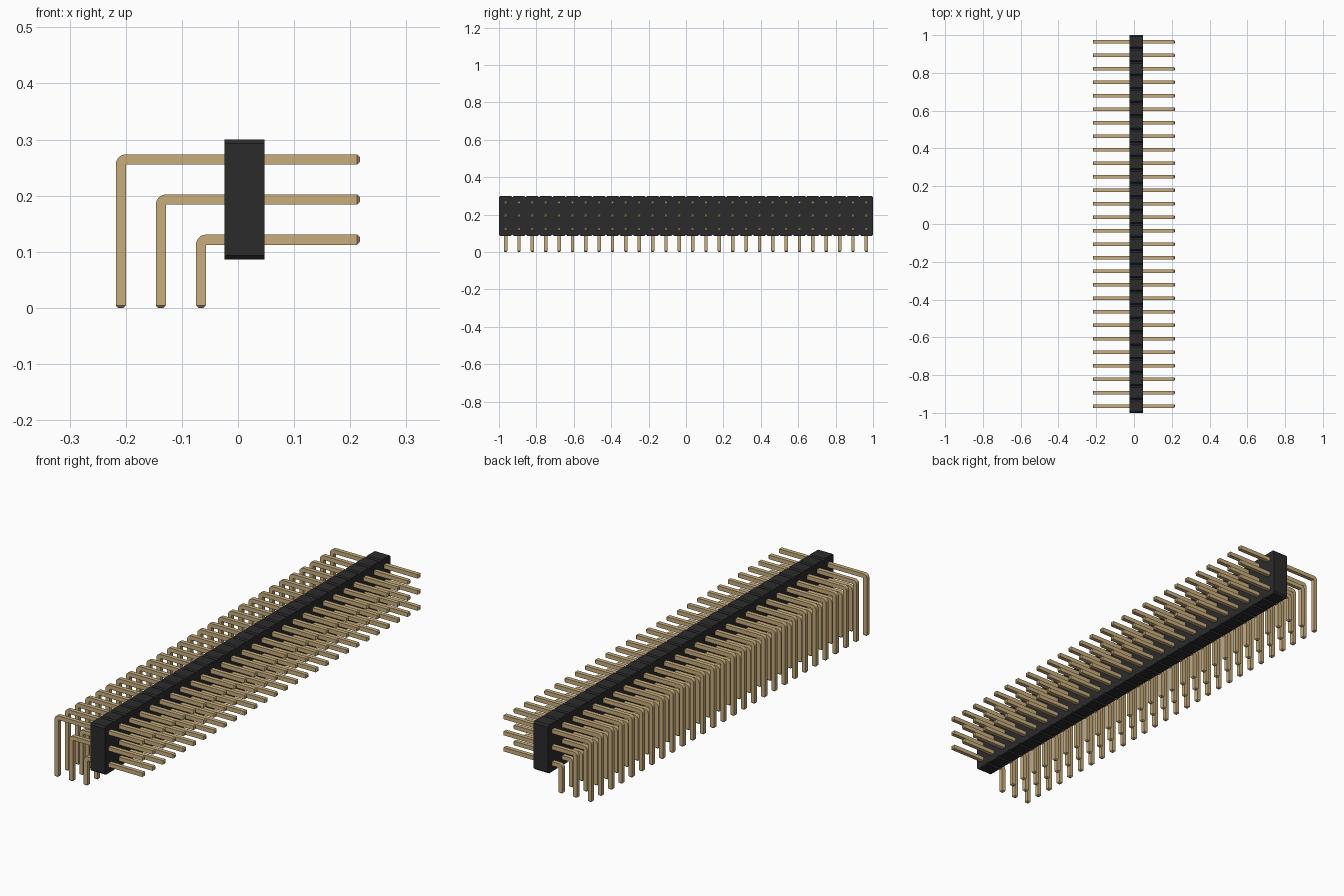
import bpy, bmesh, math

cube = bpy.data.objects.get("Cube")
if cube:
    bpy.data.objects.remove(cube, do_unlink=True)

COUNT = 28                  # pins in each row
PITCH = 2 / COUNT
HALF = 0.009                # half the pin thickness
TAPER = 0.0045              # chamfer at pin tips
NOTCH = 0.0072              # chamfer between housing cells
BODY_LEFT, BODY_RIGHT = -0.024, 0.0475
BODY_LOW, BODY_HIGH = 0.086, 0.3
PIN_END = 0.217


def material(name, colour, roughness):
    mat = bpy.data.materials.new(name)
    mat.use_nodes = True
    mat.diffuse_color = (*colour, 1)
    shader = mat.node_tree.nodes["Principled BSDF"]
    shader.inputs["Base Color"].default_value = (*colour, 1)
    shader.inputs["Roughness"].default_value = roughness
    return mat


def finish(name, bm, mat):
    bmesh.ops.recalc_face_normals(bm, faces=bm.faces)
    mesh = bpy.data.meshes.new(name)
    bm.to_mesh(mesh)
    bm.free()
    mesh.materials.append(mat)
    obj = bpy.data.objects.new(name, mesh)
    bpy.context.collection.objects.link(obj)
    return obj


black = material("black plastic", (0.024, 0.024, 0.024), 0.6)
gold = material("gold metal", (0.58, 0.42, 0.20), 0.5)


# Housing: notched outline extruded across the thickness
def housing():
    top, bottom = [], []
    for i in range(COUNT):
        start, end = -1 + i * PITCH, -1 + (i + 1) * PITCH
        for edge, z_high, z_low in ((top, BODY_HIGH, BODY_HIGH - NOTCH),
                                    (bottom, BODY_LOW, BODY_LOW + NOTCH)):
            edge += [(start, z_low), (start + NOTCH, z_high), (end - NOTCH, z_high)]
    top.append((1, BODY_HIGH - NOTCH))
    bottom.append((1, BODY_LOW + NOTCH))
    bm = bmesh.new()
    face = bm.faces.new([bm.verts.new((BODY_LEFT, y, z)) for y, z in top + bottom[::-1]])
    moved = bmesh.ops.extrude_face_region(bm, geom=[face], use_keep_orig=True)["geom"]
    verts = [v for v in moved if isinstance(v, bmesh.types.BMVert)]
    bmesh.ops.translate(bm, verts=verts, vec=(BODY_RIGHT - BODY_LEFT, 0, 0))
    return finish("housing", bm, black)


# Pin row: square section swept round one bend, with tapered tips
def pin_row(name, x, z):
    slim = HALF - TAPER
    # each section: outer point, inner point, half width in y
    sections = [((PIN_END, z + slim), (PIN_END, z - slim), slim),
                ((PIN_END - TAPER, z + HALF), (PIN_END - TAPER, z - HALF), HALF)]
    inner = (x + HALF, z - HALF)
    for i in range(9):
        a = math.pi / 2 * (1 + i / 8)
        outer = (inner[0] + 2 * HALF * math.cos(a), inner[1] + 2 * HALF * math.sin(a))
        sections.append((outer, inner, HALF))
    sections += [((x - HALF, TAPER), (x + HALF, TAPER), HALF),
                 ((x - slim, 0), (x + slim, 0), slim)]
    bm = bmesh.new()
    rings = []
    for outer, inside, w in sections:
        rings.append([bm.verts.new((p[0], y, p[1]))
                      for p, y in ((outer, -w), (outer, w), (inside, w), (inside, -w))])
    for a, b in zip(rings, rings[1:]):
        for k in range(4):
            j = (k + 1) % 4
            bm.faces.new((a[k], a[j], b[j], b[k]))
    bm.faces.new(rings[0])
    bm.faces.new(rings[-1])
    bmesh.ops.remove_doubles(bm, verts=bm.verts, dist=0.0001)
    bmesh.ops.translate(bm, verts=bm.verts, vec=(0, -1 + PITCH / 2, 0))
    obj = finish(name, bm, gold)
    bpy.ops.object.select_all(action="DESELECT")
    obj.select_set(True)
    bpy.context.view_layer.objects.active = obj
    bpy.ops.object.shade_smooth_by_angle(angle=math.radians(30))
    array = obj.modifiers.new("repeat", "ARRAY")
    array.count = COUNT
    array.use_relative_offset = False
    array.use_constant_offset = True
    array.constant_offset_displace = (0, PITCH, 0)


housing()
for i, name in enumerate(("lower_pins", "middle_pins", "upper_pins")):
    pin_row(name, -0.066 - i * PITCH, 0.1215 + i * PITCH)
